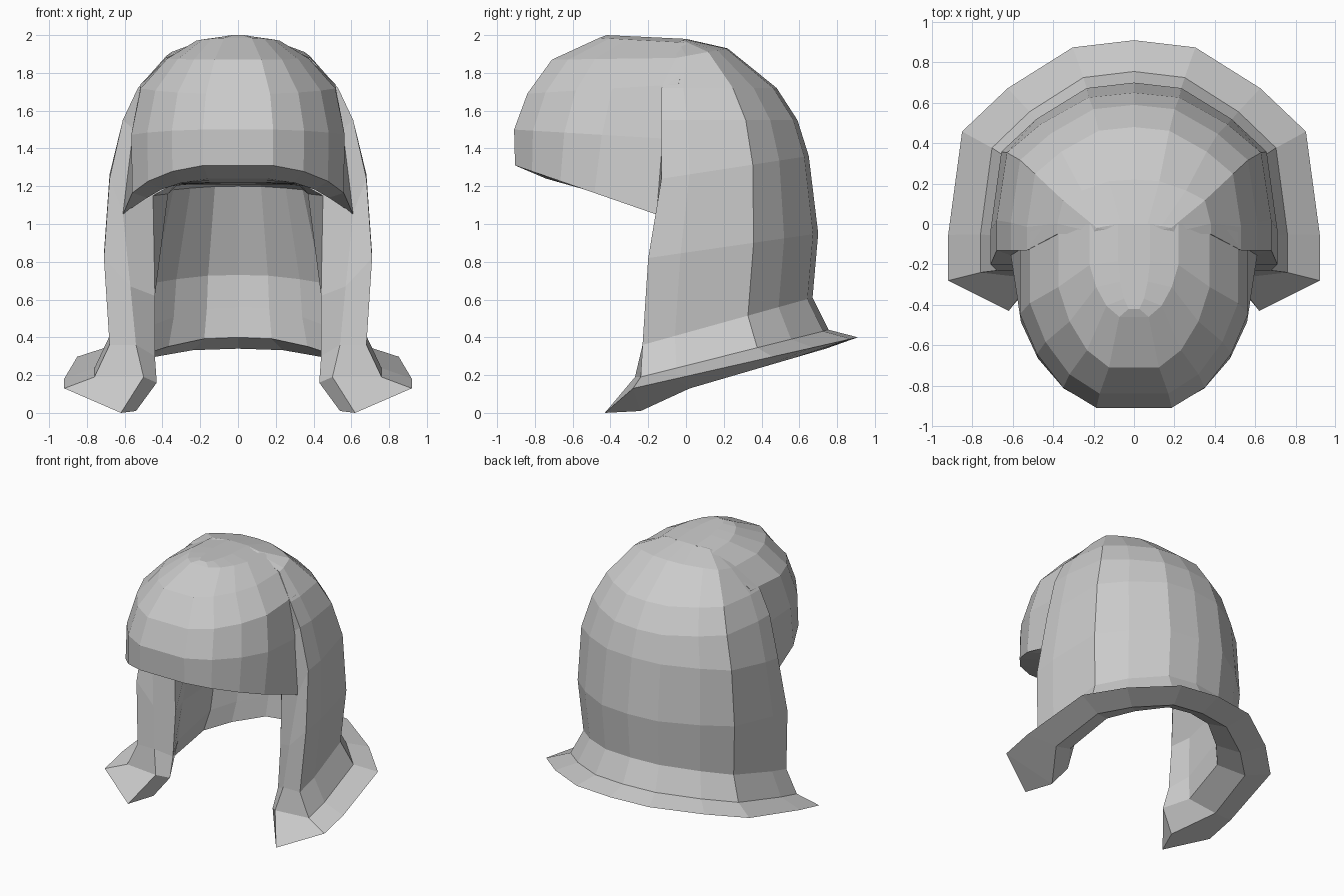
import bpy
import bmesh

cube = bpy.data.objects.get("Cube")
if cube:
    bpy.data.objects.remove(cube, do_unlink=True)

# One plain colour for the whole headpiece
grey = bpy.data.materials.new("light grey")
grey.use_nodes = True
colour = (0.6, 0.6, 0.6, 1)
grey.diffuse_color = colour
grey.node_tree.nodes["Principled BSDF"].inputs["Base Color"].default_value = colour


def ring(outline, width, y_mid, y_end, z_mid, z_end, end_point=None):
    """Half ring from the centre line (mid) round to the open end."""
    points = []
    for u, v in outline:
        points.append((u * width, y_end + v * (y_mid - y_end), z_end + v * (z_mid - z_end)))
    if end_point:
        points[-1] = end_point
    return points


def build_shell(name, outline, outer, inner, poles, edge=None):
    """Thick half shell of stacked rings, closed by poles and mirrored."""
    bm = bmesh.new()
    count = len(outline)
    levels = []
    for i in range(len(outer)):
        points = ring(outline, *outer[i])
        if edge:
            points.append(edge[i])
        points += reversed(ring(outline, *inner[i]))
        levels.append([bm.verts.new(p) for p in points])

    # Walls between neighbouring levels
    for low, high in zip(levels, levels[1:]):
        for j in range(len(low) - 1):
            bm.faces.new((low[j], low[j + 1], high[j + 1], high[j]))

    # Underside, joining outer and inner rims
    rim = levels[0]
    for j in range(count - 1):
        bm.faces.new((rim[j], rim[-1 - j], rim[-2 - j], rim[j + 1]))
    if edge:
        bm.faces.new(rim[count - 1:count + 2])

    # Crown fans, outside and inside
    top = levels[-1]
    for fan, pole in zip((top[:count], top[-count:]), poles):
        tip = bm.verts.new(pole)
        for a, b in zip(fan, fan[1:]):
            bm.faces.new((a, b, tip))

    bmesh.ops.recalc_face_normals(bm, faces=bm.faces)
    mesh = bpy.data.meshes.new(name)
    bm.to_mesh(mesh)
    bm.free()
    mesh.materials.append(grey)
    obj = bpy.data.objects.new(name, mesh)
    bpy.context.collection.objects.link(obj)
    mirror = obj.modifiers.new("mirror", "MIRROR")
    mirror.use_clip = True
    return obj


# Neck guard: U-shaped back and cheeks with a flared rim
back_outline = [(0, 1), (.33, .97), (.68, .8), (.925, .62), (1, .19), (1, 0)]
back_outer = [
    (.92, .91, -.28, .4, .13),
    (.76, .755, -.24, .44, .19),
    (.68, .67, -.23, .61, .36),
    (.71, .7, -.2, .95, .82),
    (.68, .65, -.13, 1.36, 1.24),
    (.61, .59, -.13, 1.55, 1.55),
    (.53, .48, -.13, 1.72, 1.72),
    (.38, .22, -.05, 1.93, 1.88),
    (.2, 0, -.05, 1.98, 1.96),
]
back_inner = [
    (.72, .74, -.15, .34, .08, (.54, -.24, .01)),
    (.54, .61, -.2, .4, .16, (.43, -.2, .16)),
    (.5, .625, -.15, .56, .3, (.44, -.15, .3)),
    (.48, .64, -.12, .73, .62, (.44, -.12, .62)),
    (.37, .48, -.12, 1.2, 1.15, (.45, -.12, 1.15)),
    (.32, .4, -.1, 1.24, 1.22),
    (.25, .3, -.1, 1.25, 1.23),
    (.16, .15, -.1, 1.25, 1.23),
    (.08, 0, -.1, 1.25, 1.23),
]
cheek_edge = [
    (.62, -.43, 0), (.5, -.27, .19), (.54, -.23, .36),
    (.57, -.2, .67), (.61, -.155, 1.06), (.55, -.12, 1.5),
    (.48, -.12, 1.68), (.33, -.05, 1.85), (.17, -.05, 1.93),
]
build_shell("neck_guard", back_outline, back_outer, back_inner,
            [(0, -.05, 1.975), (0, -.1, 1.24)], cheek_edge)

# Brow cap: rounded front dome with a thick lip and a shallow underside
cap_outline = [(0, 1), (.33, 1), (.62, .88), (.85, .68), (1, .44), (1, 0)]
cap_outer = [
    (.56, -.905, -.155, 1.31, 1.05, (.61, -.155, 1.05)),
    (.565, -.91, -.08, 1.5, 1.45),
    (.515, -.84, -.04, 1.69, 1.74),
    (.375, -.71, 0, 1.87, 1.88),
    (.22, -.46, 0, 1.985, 1.96),
    (.08, -.42, 0, 2, 1.98),
]
cap_inner = [
    (.48, -.74, -.1, 1.24, 1.06, (.57, -.13, 1.08)),
    (.44, -.66, -.1, 1.23, 1.17),
    (.36, -.55, -.1, 1.22, 1.2),
    (.25, -.4, -.1, 1.215, 1.21),
    (.15, -.3, -.1, 1.21, 1.21),
    (.06, -.2, -.1, 1.21, 1.21),
]
build_shell("brow_cap", cap_outline, cap_outer, cap_inner,
            [(0, 0, 1.98), (0, -.1, 1.21)])
